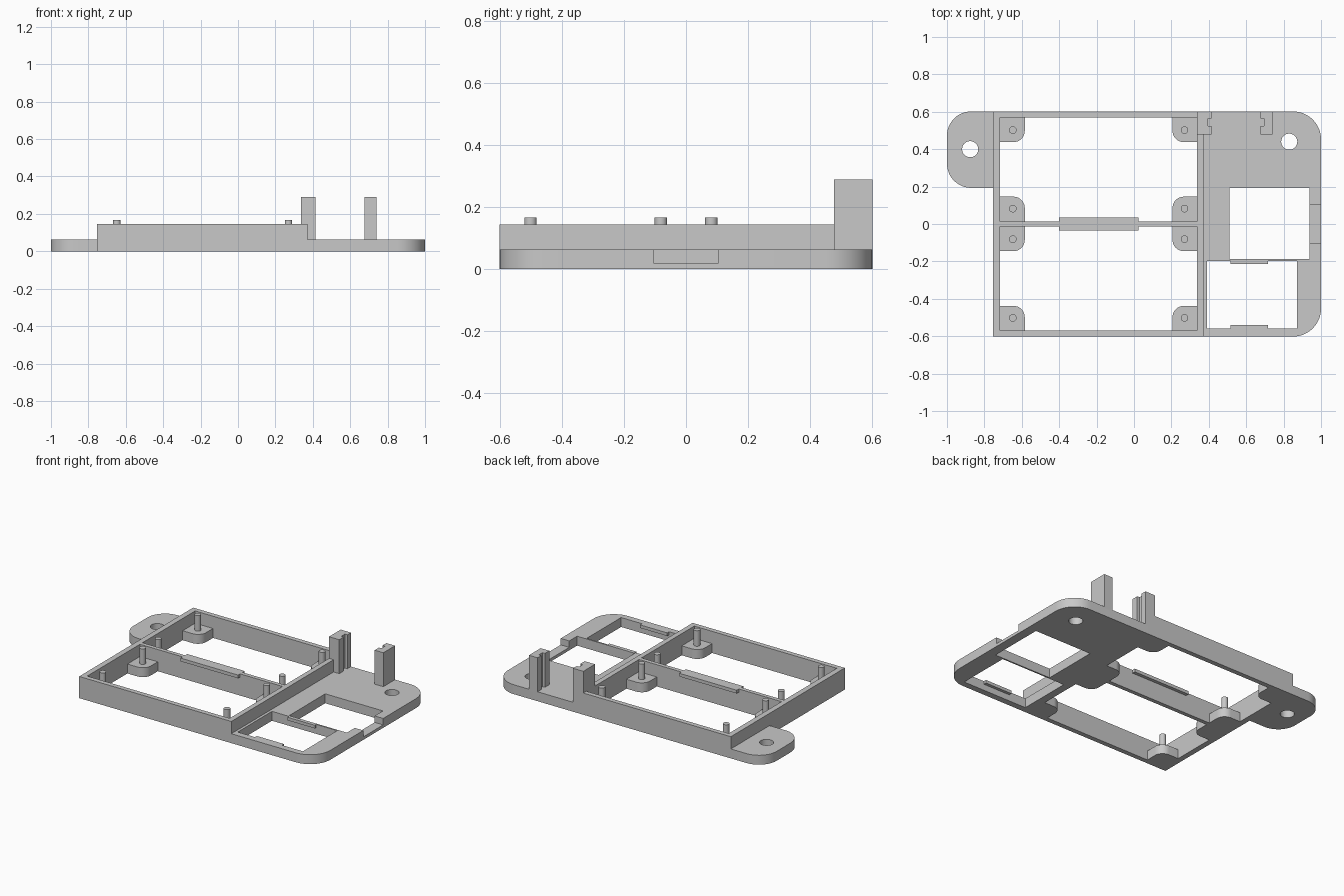
import bpy, bmesh, math
from mathutils import Vector

cube = bpy.data.objects.get("Cube")
if cube:
    bpy.data.objects.remove(cube, do_unlink=True)

grey = bpy.data.materials.new("plain grey")
grey.use_nodes = True
grey.diffuse_color = (0.58, 0.58, 0.58, 1)
grey.node_tree.nodes["Principled BSDF"].inputs["Base Color"].default_value = grey.diffuse_color

EDGE = 0.602      # half depth
PLATE = 0.063     # plate thickness
RIM = 0.145       # frame height


def prism(name, corners, z0, z1):
    """Extrude an outline of (x, y, radius) corners."""
    pts = []
    for i, (x, y, r) in enumerate(corners):
        p = Vector((x, y))
        if not r:
            pts.append(p)
            continue
        a = (Vector(corners[i - 1][:2]) - p).normalized() * r
        b = (Vector(corners[(i + 1) % len(corners)][:2]) - p).normalized() * r
        for k in range(13):
            t = k / 12 * math.pi / 2
            pts.append(p + a * (1 - math.sin(t)) + b * (1 - math.cos(t)))
    # Arcs that meet share an end point: keep it once
    pts = [p for i, p in enumerate(pts) if (p - pts[i - 1]).length > 0.0005]
    bm = bmesh.new()
    face = bm.faces.new([bm.verts.new((p.x, p.y, z0)) for p in pts])
    top = bmesh.ops.extrude_face_region(bm, geom=[face], use_keep_orig=True)["geom"]
    bmesh.ops.translate(bm, vec=(0, 0, z1 - z0),
                        verts=[v for v in top if isinstance(v, bmesh.types.BMVert)])
    bmesh.ops.recalc_face_normals(bm, faces=bm.faces)
    mesh = bpy.data.meshes.new(name)
    bm.to_mesh(mesh)
    bm.free()
    mesh.materials.append(grey)
    obj = bpy.data.objects.new(name, mesh)
    bpy.context.collection.objects.link(obj)
    return obj


def box(name, x0, x1, y0, y1, z0, z1):
    return prism(name, [(x0, y0, 0), (x1, y0, 0), (x1, y1, 0), (x0, y1, 0)], z0, z1)


def cylinder(name, x, y, r, z0, z1):
    return prism(name, [(x + sx * r, y + sy * r, r)
                        for sx, sy in ((-1, -1), (1, -1), (1, 1), (-1, 1))], z0, z1)


def cut(obj, cutters):
    for c in cutters:
        c.hide_render = True
        mod = obj.modifiers.new("cut", "BOOLEAN")
        mod.operation, mod.solver, mod.object = "DIFFERENCE", "EXACT", c
    bpy.context.view_layer.update()
    result = obj.evaluated_get(bpy.context.evaluated_depsgraph_get())
    mesh = bpy.data.meshes.new_from_object(result)
    obj.modifiers.clear()
    obj.data = mesh
    for c in cutters:
        bpy.data.objects.remove(c, do_unlink=True)


def smooth(obj):
    bpy.ops.object.select_all(action="DESELECT")
    obj.select_set(True)
    bpy.context.view_layer.objects.active = obj
    bpy.ops.object.shade_smooth_by_angle(angle=math.radians(30))


# Twin-bay frame
LEFT, RIGHT = -0.716, 0.338
bays = [(-0.57, -0.013), (0.014, 0.57)]
frame = box("frame", -0.753, 0.372, -EDGE, EDGE, 0, RIM)
cut(frame, [box("bay_cutter", LEFT, RIGHT, y0, y1, -0.1, 0.3) for y0, y1 in bays])
box("divider_clip", -0.4, 0.024, -0.034, 0.036, RIM - 0.022, RIM)

# Standoffs and locating pins in the bay corners
S = 0.132
for y0, y1 in bays:
    for wx, dx in ((LEFT, 1), (RIGHT, -1)):
        for wy, dy in ((y0, 1), (y1, -1)):
            bx, by = wx - dx * 0.008, wy - dy * 0.005
            ix, iy = wx + dx * S, wy + dy * S
            outline = [(bx, by, 0), (ix, by, 0), (ix, iy, 0.06), (bx, iy, 0)]
            smooth(prism("standoff", outline, 0, PLATE))
            smooth(cylinder("locating_pin", wx + dx * 0.068, wy + dy * 0.068,
                            0.02, PLATE - 0.01, 0.167))

# Side plate with two windows, a screw hole and an edge notch
plate = prism("side_plate", [(0.36, -EDGE, 0), (1, -EDGE, 0.15), (1, EDGE, 0.15),
                             (0.36, EDGE, 0)], 0, PLATE)
cut(plate, [
    box("window_cutter", 0.51, 0.937, -0.188, 0.193, -0.1, 0.2),
    box("window_cutter", 0.39, 0.872, -0.56, -0.198, -0.1, 0.2),
    box("notch_cutter", 0.9, 1.1, -0.105, 0.105, 0.02, 0.2),
    cylinder("hole_cutter", 0.83, 0.44, 0.043, -0.1, 0.2),
])
smooth(plate)
for y0, y1 in ((-0.213, -0.19), (-0.57, -0.54)):
    box("window_lip", 0.517, 0.717, y0, y1, 0.042, PLATE)

# Mounting ear
ear = prism("mounting_ear", [(-1, 0.193, 0.13), (-0.74, 0.193, 0), (-0.74, EDGE, 0),
                             (-1, EDGE, 0.13)], 0, PLATE)
cut(ear, [cylinder("hole_cutter", -0.876, 0.4, 0.043, -0.1, 0.2)])
smooth(ear)

# Grooved upright posts facing each other
for outer, inner, step in ((0.338, 0.414, -0.018), (0.74, 0.676, 0.018)):
    deep = inner + step
    outline = [(outer, 0.478, 0), (inner, 0.478, 0), (inner, 0.524, 0), (deep, 0.524, 0),
               (deep, 0.563, 0), (inner, 0.563, 0), (inner, EDGE, 0), (outer, EDGE, 0)]
    prism("slotted_post", outline, PLATE - 0.01, 0.29)
